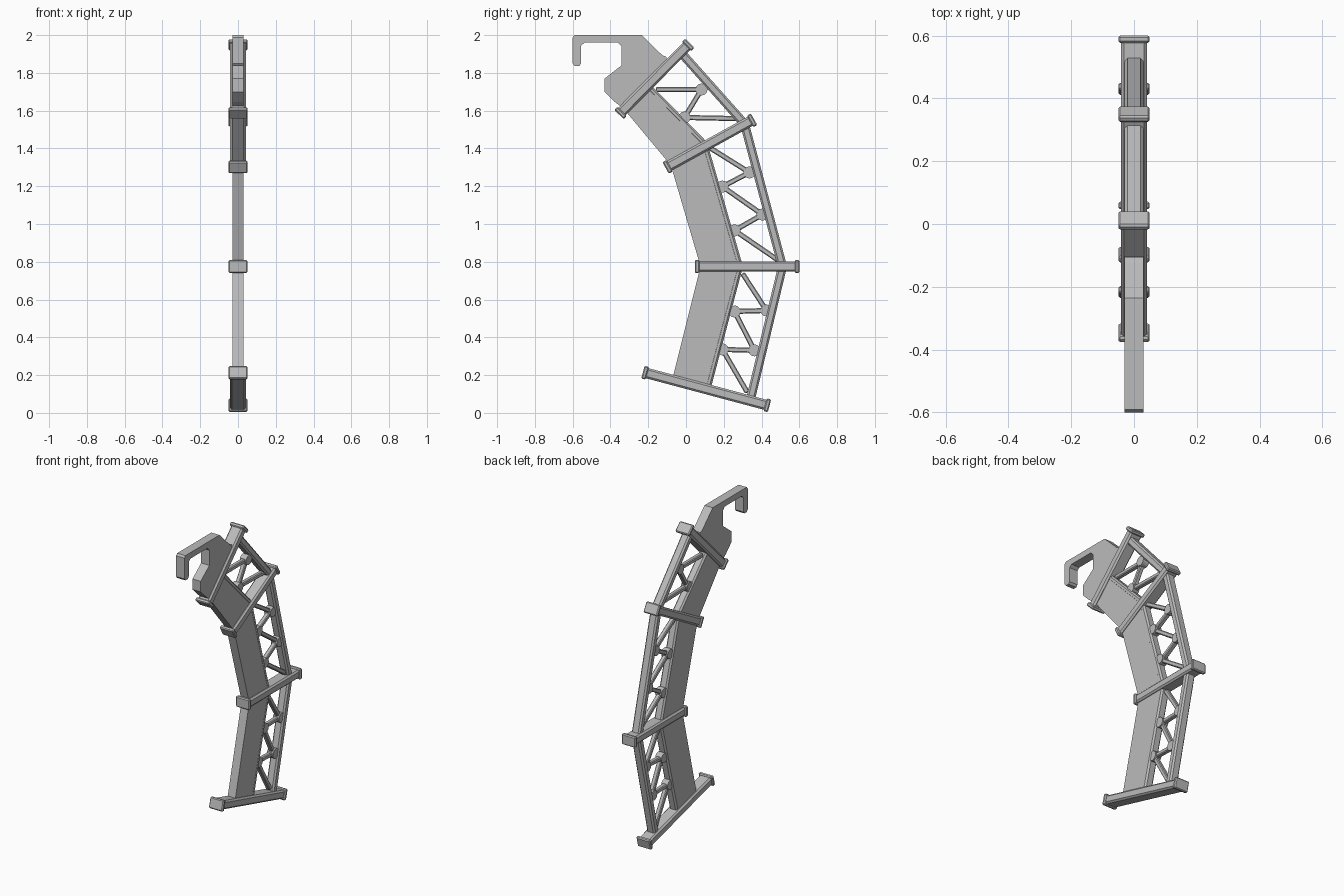
import bpy, bmesh, math
from mathutils import Vector, Matrix

if "Cube" in bpy.data.objects:
    bpy.data.objects.remove(bpy.data.objects["Cube"], do_unlink=True)

grey = bpy.data.materials.new("steel grey")
grey.use_nodes = True
color = (0.5, 0.5, 0.5, 1)
grey.diffuse_color = color
grey.node_tree.nodes["Principled BSDF"].inputs["Base Color"].default_value = color


def finish(name, bm):
    bmesh.ops.recalc_face_normals(bm, faces=bm.faces)
    mesh = bpy.data.meshes.new(name)
    bm.to_mesh(mesh)
    bm.free()
    mesh.materials.append(grey)
    obj = bpy.data.objects.new(name, mesh)
    bpy.context.collection.objects.link(obj)


def bar(name, p, q, depth, width, chamfer):
    """Chamfered box between two (y, z) points."""
    p, q = Vector((0, *p)), Vector((0, *q))
    d = q - p
    bm = bmesh.new()
    bmesh.ops.create_cube(bm, size=1)
    bmesh.ops.scale(bm, vec=(width, d.length, depth), verts=bm.verts)
    if chamfer:
        bmesh.ops.bevel(bm, geom=bm.edges[:], offset=chamfer, segments=1, affect='EDGES')
    turn = Matrix.Translation((p + q) / 2) @ Matrix.Rotation(math.atan2(d.z, d.y), 4, 'X')
    bm.transform(turn)
    finish(name, bm)


def plate(name, outline, width):
    """Side outline in (y, z), extruded across x."""
    bm = bmesh.new()
    face = bm.faces.new([bm.verts.new((-width / 2, y, z)) for y, z in outline])
    new = bmesh.ops.extrude_face_region(bm, geom=[face])["geom"]
    verts = [v for v in new if isinstance(v, bmesh.types.BMVert)]
    bmesh.ops.translate(bm, vec=(width, 0, 0), verts=verts)
    finish(name, bm)


def gusset(name, p, radius, width):
    bm = bmesh.new()
    bmesh.ops.create_cone(bm, cap_ends=True, segments=12, radius1=radius,
                          radius2=radius, depth=width)
    bm.transform(Matrix.Translation((0, *p)) @ Matrix.Rotation(math.pi / 2, 4, 'Y'))
    finish(name, bm)


# Cross ribs with end caps
ribs = {
    "top_rib": ((-0.355, 1.58), (0.02, 1.957)),
    "upper_rib": ((-0.108, 1.297), (0.36, 1.555)),
    "middle_rib": ((0.047, 0.775), (0.6, 0.775)),
    "bottom_rib": ((-0.228, 0.216), (0.442, 0.037)),
}
for name, (p, q) in ribs.items():
    p, q = Vector(p), Vector(q)
    step = (q - p).normalized() * 0.024
    bar(name, p + step / 2, q - step / 2, 0.055, 0.084, 0.01)
    bar(name + "_front_cap", p, p + step, 0.07, 0.1, 0.006)
    bar(name + "_back_cap", q - step, q, 0.07, 0.1, 0.006)

# Web panels, their flanges and the outer chord, section by section
front = [(-0.33, 1.61), (-0.08, 1.31), (0.077, 0.775), (-0.071, 0.185)]
back = [(-0.193, 1.735), (0.111, 1.425), (0.299, 0.775), (0.13, 0.135)]
chord = [(-0.02, 1.90), (0.31, 1.53), (0.511, 0.775), (0.341, 0.07)]
for i, part in enumerate(["upper", "middle", "lower"]):
    inset = [(y - 0.015, z) for y, z in back[i:i + 2]]
    plate(part + "_web_panel", [front[i], front[i + 1], inset[1], inset[0]], 0.056)
    bar(part + "_web_flange", inset[0], inset[1], 0.034, 0.058, 0.01)
    bar(part + "_outer_chord", chord[i], chord[i + 1], 0.047, 0.06, 0.01)

# Zigzag braces with a gusset at every inner joint
zigzags = {
    "upper": [(-0.16, 1.712), (0.082, 1.712), (-0.008, 1.564), (0.272, 1.558)],
    "middle": [(0.124, 1.405), (0.336, 1.273), (0.193, 1.198), (0.405, 1.05),
               (0.257, 0.966), (0.5, 0.80)],
    "lower": [(0.299, 0.738), (0.426, 0.542), (0.257, 0.537), (0.362, 0.331),
              (0.193, 0.336), (0.325, 0.108)],
}
for part, path in zigzags.items():
    for n, (p, q) in enumerate(zip(path, path[1:]), 1):
        bar(f"{part}_brace_{n}", p, q, 0.027, 0.03, 0.005)
    for n, p in enumerate(path[1:-1], 1):
        gusset(f"{part}_gusset_{n}", p, 0.032, 0.045)

# Hook plate above the top rib
hook = [(-0.6, 1.987), (-0.59, 2.0), (-0.235, 2.0), (-0.124, 1.892), (-0.105, 1.886),
        (-0.1, 1.85), (-0.33, 1.61), (-0.375, 1.645), (-0.431, 1.70), (-0.431, 1.77),
        (-0.341, 1.84), (-0.341, 1.94), (-0.36, 1.96), (-0.537, 1.96), (-0.555, 1.945),
        (-0.555, 1.85), (-0.565, 1.837), (-0.59, 1.837), (-0.6, 1.85)]
plate("hook_plate", hook, 0.06)
